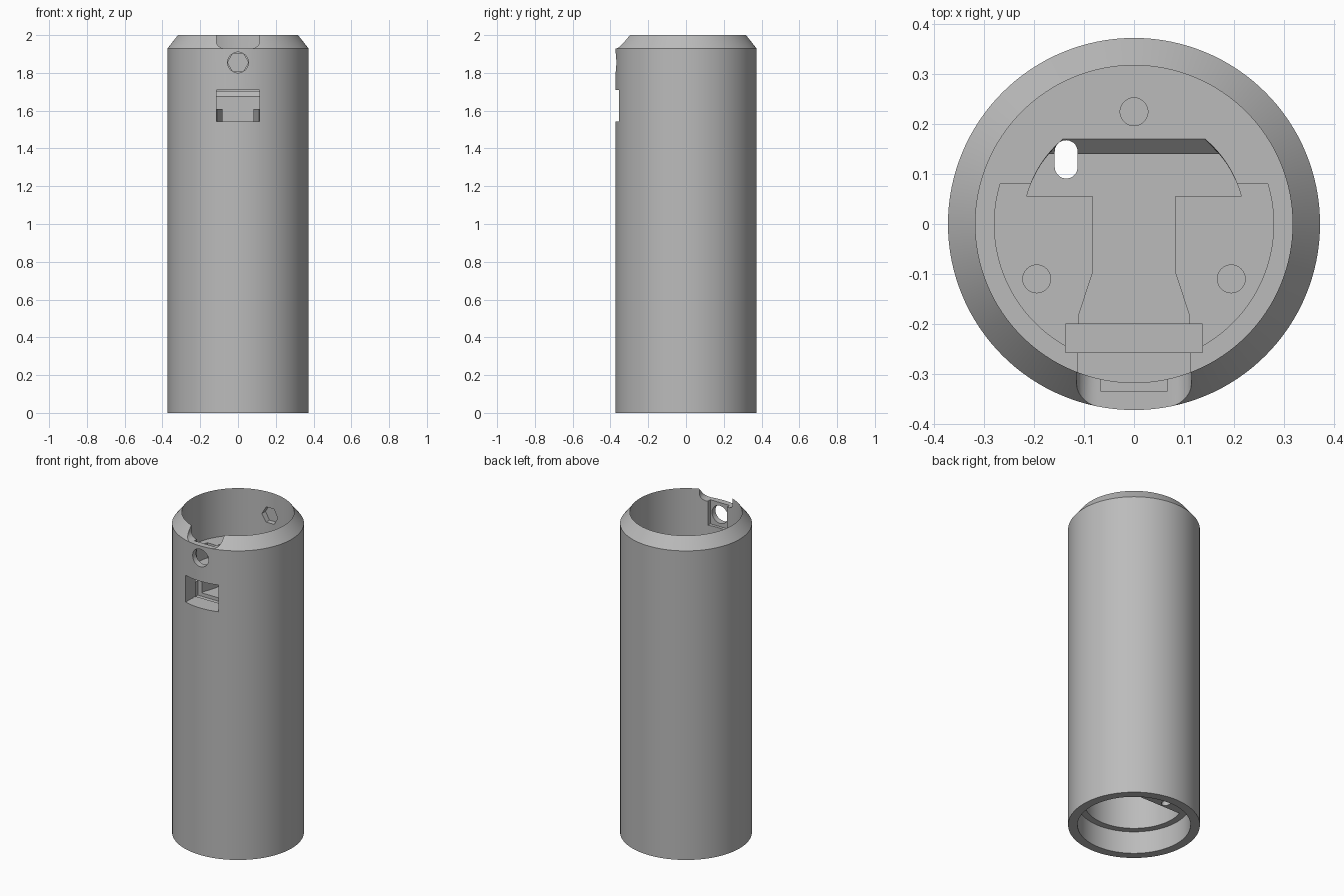
import bpy, bmesh, math
from math import cos, sin, pi, asin

if "Cube" in bpy.data.objects:
    bpy.data.objects.remove(bpy.data.objects["Cube"])


def loft(name, rings):
    """Closed solid through matching rings of 3D points."""
    bm = bmesh.new()
    vs = [[bm.verts.new(p) for p in r] for r in rings]
    n = len(rings[0])
    for a, b in zip(vs, vs[1:]):
        for i in range(n):
            j = (i + 1) % n
            bm.faces.new((a[i], a[j], b[j], b[i]))
    bm.faces.new(vs[0][::-1])
    bm.faces.new(vs[-1])
    bmesh.ops.recalc_face_normals(bm, faces=bm.faces[:])
    me = bpy.data.meshes.new(name)
    bm.to_mesh(me)
    bm.free()
    ob = bpy.data.objects.new(name, me)
    bpy.context.collection.objects.link(ob)
    return ob


def prism(name, pts, lo, hi, axis='Z'):
    """Extrude a 2D outline along z (xy outline) or along y (xz outline)."""
    if axis == 'Z':
        return loft(name, [[(u, v, h) for u, v in pts] for h in (lo, hi)])
    return loft(name, [[(u, h, v) for u, v in pts] for h in (lo, hi)])


def arc(r, a0, a1, n, cx=0, cy=0):
    return [(cx + r * cos(a0 + (a1 - a0) * i / n),
             cy + r * sin(a0 + (a1 - a0) * i / n)) for i in range(n + 1)]


def circle(r, n=128, cx=0, cy=0):
    return arc(r, 0, 2 * pi, n, cx, cy)[:-1]


def box(x, y0, y1):
    return [(-x, y0), (x, y0), (x, y1), (-x, y1)]


# outer shell with chamfered top
shell = loft("tube_shell", [[(x, y, z) for x, y in circle(r)]
                            for r, z in ((.373, 0), (.373, 1.93), (.318, 2))])
cutters = []
cut = cutters.append

# top socket and bottom bore
cut(prism("top_socket", circle(.318), 1.705, 2.1))
cut(prism("bottom_bore", circle(.32), -.1, .14))

# long compartment and shallow upper pocket: disc with a flat back
a = asin(.08 / .28)
flat_disc = arc(.28, pi - a, 2 * pi + a, 80)
cut(prism("long_compartment", flat_disc, .1, 1.42))
cut(prism("upper_pocket", flat_disc, 1.61, 1.75))


# deeper back pocket with a sloped rear wall
def dome(y, z):
    lo, hi = asin(.055 / .222), asin(y / .222)
    pts = arc(.222, lo, hi, 12)
    return [(x, v, z) for x, v in pts + [(-x, v) for x, v in pts[::-1]]]


cut(loft("back_pocket", [dome(.14, 1.54), dome(.14, 1.675), dome(.17, 1.705), dome(.17, 1.75)]))

# stem channel from the back pocket to the front window
half = [(.082, .07), (.082, -.095), (.11, -.18), (.11, -.295)]
cut(prism("stem_channel", half + [(-x, y) for x, y in half[::-1]], 1.541, 1.751))
cut(prism("cross_slot", box(.137, -.258, -.2), 1.52, 1.752))

# front window
cut(prism("front_window", box(.113, 1.542, 1.709), -.45, -.21, 'Y'))

# rounded notch in the top rim
notch = [(-.115, 2.1)] + arc(.04, pi, 1.5 * pi, 8, -.075, 1.97) \
    + arc(.04, 1.5 * pi, 2 * pi, 8, .075, 1.97) + [(.115, 2.1)]
cut(prism("rim_notch", notch, -.45, -.25, 'Y'))

# round bolt hole in front with inner flat seat, hexagonal recess at the back
cut(prism("bolt_hole", circle(.055, 32, 0, 1.855), -.45, -.25, 'Y'))
cut(prism("bolt_seat", box(.067, 1.78, 1.95), -.335, -.25, 'Y'))
cut(prism("hex_recess", circle(.055, 6, 0, 1.855), .25, .35, 'Y'))

# screw holes, also open at the bottom ledge behind the compartment
for x, y, top in ((0, .225, 1.75), (-.195, -.11, 1.65), (.195, -.11, 1.65)):
    cut(prism("screw_hole", circle(.028, 24, x, y), 1.5, top))
cut(prism("lower_screw_hole", circle(.028, 24, 0, .225), .1, .3))

# wire slot running the full length
slot = arc(.023, 0, pi, 10, -.136, .145) + arc(.023, pi, 2 * pi, 10, -.136, .114)
cut(prism("wire_slot", slot, .09, 1.76))

# carve everything out of the shell
bpy.context.view_layer.objects.active = shell
shell.select_set(True)
for c in cutters:
    m = shell.modifiers.new("cut", 'BOOLEAN')
    m.operation, m.solver, m.object = 'DIFFERENCE', 'EXACT', c
    bpy.ops.object.modifier_apply(modifier=m.name)
    bpy.data.objects.remove(c)

mat = bpy.data.materials.new("plain_grey")
mat.diffuse_color = (.5, .5, .5, 1)
mat.use_nodes = True
mat.node_tree.nodes["Principled BSDF"].inputs["Base Color"].default_value = mat.diffuse_color
shell.data.materials.clear()
shell.data.materials.append(mat)
bpy.ops.object.select_all(action='DESELECT')
shell.select_set(True)
bpy.ops.object.shade_smooth_by_angle(angle=math.radians(30))
